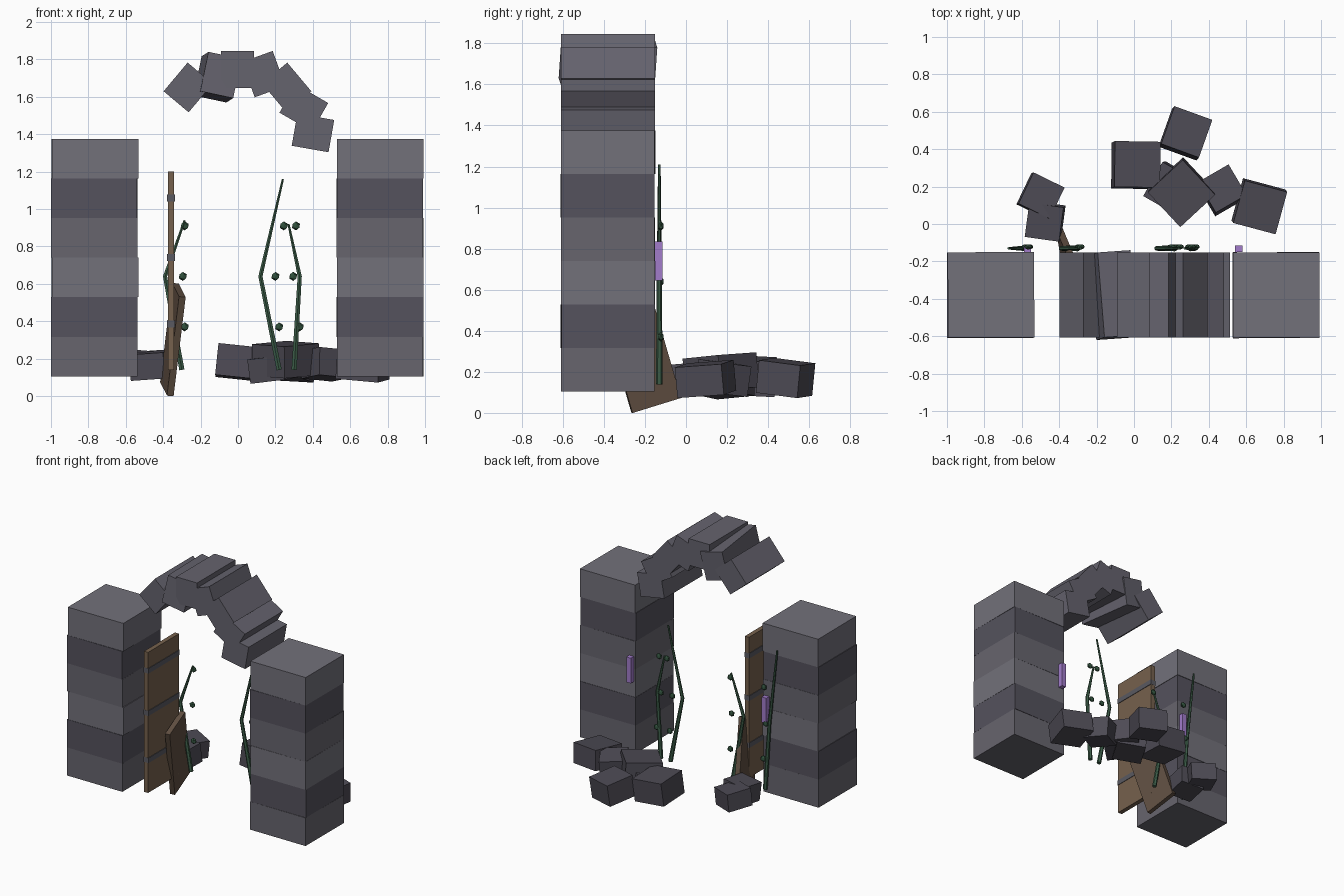
import bpy, bmesh, random
from math import radians, sin, cos
from mathutils import Matrix, Euler, Vector

if "Cube" in bpy.data.objects:
    bpy.data.objects.remove(bpy.data.objects["Cube"])

random.seed(4)


def material(name, rgb):
    m = bpy.data.materials.new(name)
    m.diffuse_color = (*rgb, 1)
    m.use_nodes = True
    m.node_tree.nodes["Principled BSDF"].inputs["Base Color"].default_value = m.diffuse_color
    return m


STONES = [material("stone_mid", (0.135, 0.13, 0.155)),
          material("stone_dark", (0.09, 0.085, 0.11)),
          material("stone_light", (0.17, 0.165, 0.195))]
ARCH = material("arch_stone", (0.13, 0.125, 0.155))
RUBBLE = material("rubble", (0.075, 0.07, 0.09))
WOOD = material("wood", (0.18, 0.12, 0.075))
OLD_WOOD = material("old_wood", (0.12, 0.08, 0.055))
IRON = material("iron", (0.1, 0.1, 0.12))
GREEN = material("vine", (0.045, 0.11, 0.065))
LEAF = material("leaf", (0.03, 0.08, 0.045))
CRYSTAL = material("crystal", (0.36, 0.2, 0.6))


def finish(name, mesh, mat):
    mesh.materials.clear()
    mesh.materials.append(mat)
    ob = bpy.data.objects.new(name, mesh)
    bpy.context.collection.objects.link(ob)
    return ob


def box(name, center, size, mat, rot=(0, 0, 0)):
    bm = bmesh.new()
    bmesh.ops.create_cube(bm, size=1, matrix=Matrix.Diagonal((*size, 1)))
    me = bpy.data.meshes.new(name)
    bm.to_mesh(me)
    bm.free()
    ob = finish(name, me, mat)
    ob.location = center
    ob.rotation_euler = Euler([radians(a) for a in rot])
    return ob


def jit(a):
    return random.uniform(-a, a)


# Pillars: six stacked blocks each
for side, cx in (("left", -0.767), ("right", 0.758)):
    for i in range(6):
        box(f"{side}_pillar_block_{i + 1}",
            (cx + jit(0.003), -0.38 + jit(0.002), 0.211 + 0.2117 * i),
            (0.462, 0.456, 0.2117), STONES[i % 3], (0, 0, jit(0.4)))

# Broken arch: stones on a circle, each turned against the curve
for i, t in enumerate((-40, 0, 20, 40, 60, 80)):
    a = radians(t)
    box(f"arch_stone_{i + 1}",
        (0.41 * sin(a) - 0.003, -0.38, 1.336 + 0.41 * cos(a)),
        (0.175, 0.456, 0.2), ARCH, (0, -t, 0))
box("slipped_arch_stone", (-0.11, -0.38, 1.705), (0.18, 0.456, 0.215), ARCH, (-3, 12, 4))

# Fallen rubble behind the gate: x, y, z, width, height, tilt x, tilt y, turn
for i, (x, y, z, w, h, rx, ry, rz) in enumerate((
        (-0.50, 0.15, 0.175, 0.185, 0.13, -4, 4, -26),
        (-0.475, 0.015, 0.165, 0.185, 0.14, 5, -4, -8),
        (0.01, 0.315, 0.18, 0.245, 0.17, -3, 6, -1),
        (0.275, 0.485, 0.17, 0.215, 0.16, -7, 3, -20),
        (0.255, 0.17, 0.195, 0.255, 0.17, 4, 3, -47),
        (0.67, 0.095, 0.165, 0.235, 0.15, 4, 5, -15),
        (0.47, 0.18, 0.17, 0.19, 0.15, -6, 5, 30),
        (0.20, 0.19, 0.15, 0.21, 0.13, 5, -6, -30))):
    box(f"rubble_{i + 1}", (x, y, z), (w, w, h), RUBBLE, (rx, ry, rz))

# Door leaf standing open, with three iron bands
box("door_panel", (-0.358, -0.4, 0.67), (0.034, 0.37, 1.06), WOOD)
for i, z in enumerate((0.385, 0.74, 1.06)):
    box(f"door_band_{i + 1}", (-0.358, -0.4, z), (0.042, 0.372, 0.038), IRON)

# Broken board leaning beside it
box("leaning_board", (-0.348, -0.222, 0.302), (0.036, 0.25, 0.555), OLD_WOOD, (17, 4, 10))


def stem(name, pts):
    cu = bpy.data.curves.new(name, "CURVE")
    cu.dimensions = "3D"
    cu.bevel_depth = 0.016
    cu.bevel_resolution = 1
    cu.use_fill_caps = True
    sp = cu.splines.new("POLY")
    sp.points.add(len(pts) - 1)
    for p, (x, z), r in zip(sp.points, pts, (1.0, 0.8, 0.4)):
        p.co = (x, -0.13, z, 1)
        p.radius = r
    tmp = bpy.data.objects.new(name, cu)
    bpy.context.collection.objects.link(tmp)
    bpy.context.view_layer.update()
    me = bpy.data.meshes.new_from_object(
        tmp.evaluated_get(bpy.context.evaluated_depsgraph_get()))
    bpy.data.objects.remove(tmp)
    for p in me.polygons:
        p.use_smooth = False
    finish(name, me, GREEN)


def leaf(name, x, z):
    bm = bmesh.new()
    bmesh.ops.create_icosphere(bm, subdivisions=1, radius=0.024,
                               matrix=Matrix.Diagonal((1, 0.65, 1, 1)))
    me = bpy.data.meshes.new(name)
    bm.to_mesh(me)
    bm.free()
    finish(name, me, LEAF).location = (x, -0.122, z)


# Climbing vines: stem points, then leaf x at three heights
vines = (
    (((-0.57, 0.14), (-0.605, 0.64), (-0.67, 1.21)), (-0.56, -0.58, -0.565)),
    (((-0.30, 0.14), (-0.39, 0.64), (-0.285, 0.94)), (-0.285, -0.295, -0.285)),
    (((0.22, 0.14), (0.12, 0.64), (0.24, 1.16)), (0.22, 0.20, 0.245)),
    (((0.30, 0.14), (0.33, 0.64), (0.27, 0.92)), (0.33, 0.295, 0.31)))
for i, (pts, leaves) in enumerate(vines):
    stem(f"vine_{i + 1}", pts)
    for j, x in enumerate(leaves):
        leaf(f"vine_{i + 1}_leaf_{j + 1}", x, (0.37, 0.64, 0.91)[j])

# Crystal plates on the back of the pillars
for side, x in (("left", -0.57), ("right", 0.56)):
    box(f"{side}_crystal", (x, -0.133, 0.74), (0.038, 0.036, 0.19), CRYSTAL)
